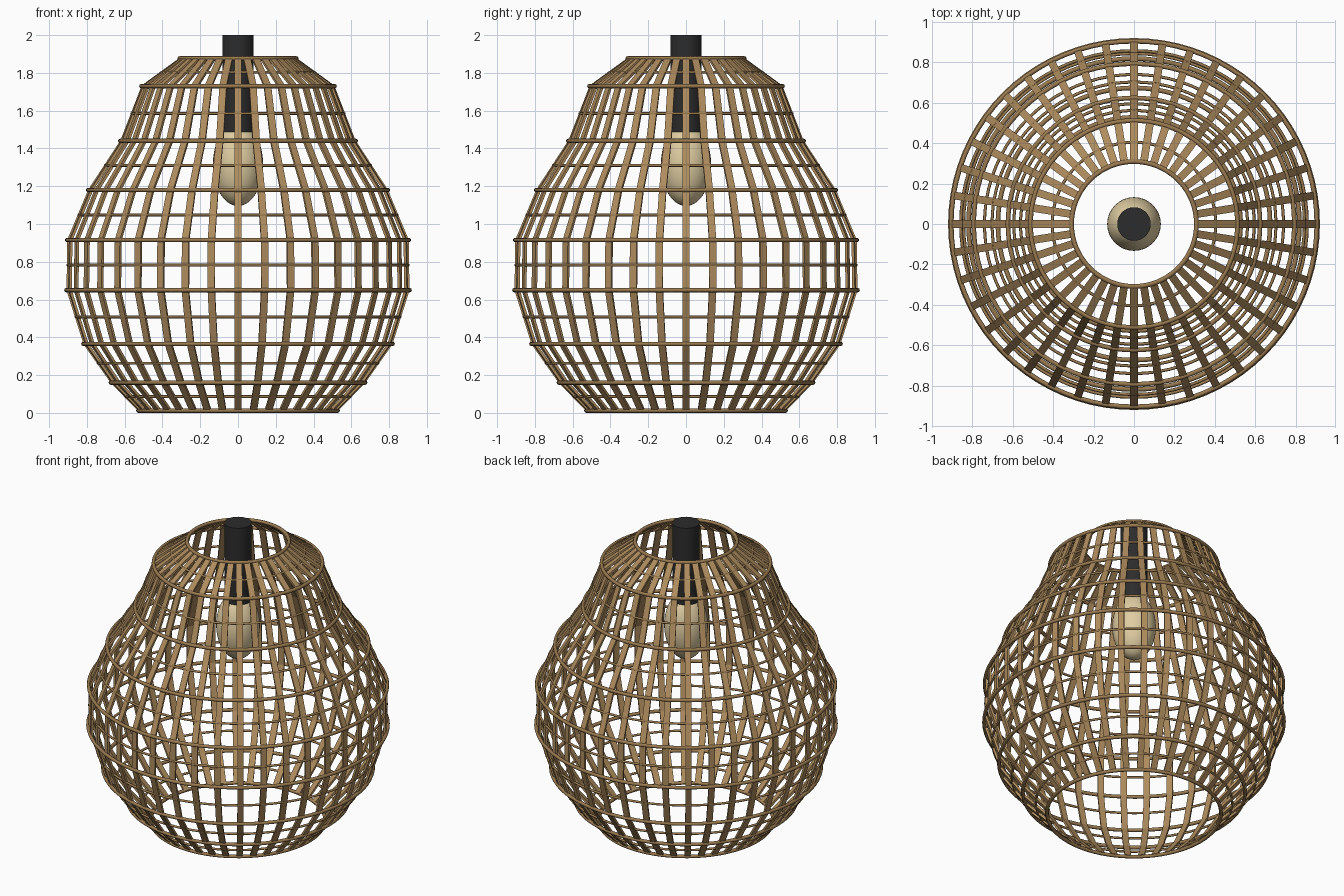
import bpy, bmesh, math
from mathutils import Vector

if "Cube" in bpy.data.objects:
    bpy.data.objects.remove(bpy.data.objects["Cube"])


def material(name, rgb):
    m = bpy.data.materials.new(name)
    m.diffuse_color = (*rgb, 1.0)
    m.use_nodes = True
    m.node_tree.nodes["Principled BSDF"].inputs["Base Color"].default_value = m.diffuse_color
    return m


RIB = material("light_cane", (0.42, 0.26, 0.11))
RING = material("brown_cane", (0.32, 0.195, 0.08))
BLACK = material("black_socket", (0.025, 0.025, 0.026))
GLASS = material("cream_glass", (0.74, 0.61, 0.36))


def finish(name, bm, mat, smooth=True):
    bmesh.ops.recalc_face_normals(bm, faces=bm.faces[:])
    me = bpy.data.meshes.new(name)
    bm.to_mesh(me)
    bm.free()
    me.materials.append(mat)
    for p in me.polygons:
        p.use_smooth = smooth
    ob = bpy.data.objects.new(name, me)
    bpy.context.collection.objects.link(ob)
    return ob


def add_ring(bm, radius, z, thick, segs=80, sides=8):
    loops = []
    for i in range(segs):
        a = 2 * math.pi * i / segs
        loop = []
        for j in range(sides):
            b = 2 * math.pi * j / sides
            r = radius + thick * math.cos(b)
            loop.append(bm.verts.new((r * math.cos(a), r * math.sin(a), z + thick * math.sin(b))))
        loops.append(loop)
    for i in range(segs):
        p, q = loops[i], loops[(i + 1) % segs]
        for j in range(sides):
            k = (j + 1) % sides
            bm.faces.new((p[j], q[j], q[k], p[k]))


# Shade profile: centre radius and height of each main hoop
PROFILE = [(0.528, 0.012), (0.674, 0.16), (0.819, 0.365), (0.909, 0.65),
           (0.905, 0.915), (0.794, 1.18), (0.624, 1.44), (0.512, 1.73), (0.309, 1.877)]
INSET = 0.008

# Main hoops
bm = bmesh.new()
for r, z in PROFILE:
    add_ring(bm, r, z, 0.0115)
finish("main_hoops", bm, RING)

# Thin hoops halfway between the main ones
bm = bmesh.new()
for (r0, z0), (r1, z1) in zip(PROFILE, PROFILE[1:]):
    add_ring(bm, (r0 + r1) / 2 - INSET + 0.002, (z0 + z1) / 2, 0.0075)
finish("thin_hoops", bm, RING)

# Flat upright ribs, running straight from hoop to hoop
COUNT, HALF_W, HALF_T = 40, 0.019, 0.007
pts = [Vector((r - INSET, z)) for r, z in PROFILE]
bm = bmesh.new()
for i in range(COUNT):
    a = 2 * math.pi * i / COUNT
    out = Vector((math.cos(a), math.sin(a), 0))
    side = Vector((-math.sin(a), math.cos(a), 0))
    prev = None
    for n, p in enumerate(pts):
        d = (pts[min(n + 1, len(pts) - 1)] - pts[max(n - 1, 0)]).normalized()
        normal = out * d.y + Vector((0, 0, -d.x))
        c = out * p.x + Vector((0, 0, p.y))
        cur = [bm.verts.new(c + side * HALF_W * s + normal * HALF_T * t)
               for s, t in ((-1, -1), (1, -1), (1, 1), (-1, 1))]
        if prev:
            for j in range(4):
                k = (j + 1) % 4
                bm.faces.new((prev[j], prev[k], cur[k], cur[j]))
        else:
            bm.faces.new(cur[::-1])
        prev = cur
    bm.faces.new(prev)
finish("upright_ribs", bm, RIB, smooth=False)

# Lamp socket
bpy.ops.mesh.primitive_cylinder_add(vertices=32, radius=0.083, depth=0.52, location=(0, 0, 1.74))
socket = bpy.context.object
socket.name = "lamp_socket"
socket.data.materials.append(BLACK)
bpy.ops.object.shade_smooth_by_angle(angle=math.radians(40))

# Light bulb
bm = bmesh.new()
bmesh.ops.create_uvsphere(bm, u_segments=32, v_segments=20, radius=1)
for v in bm.verts:
    v.co = Vector((v.co.x * 0.133, v.co.y * 0.133, 1.315 + v.co.z * 0.22))
finish("light_bulb", bm, GLASS)
